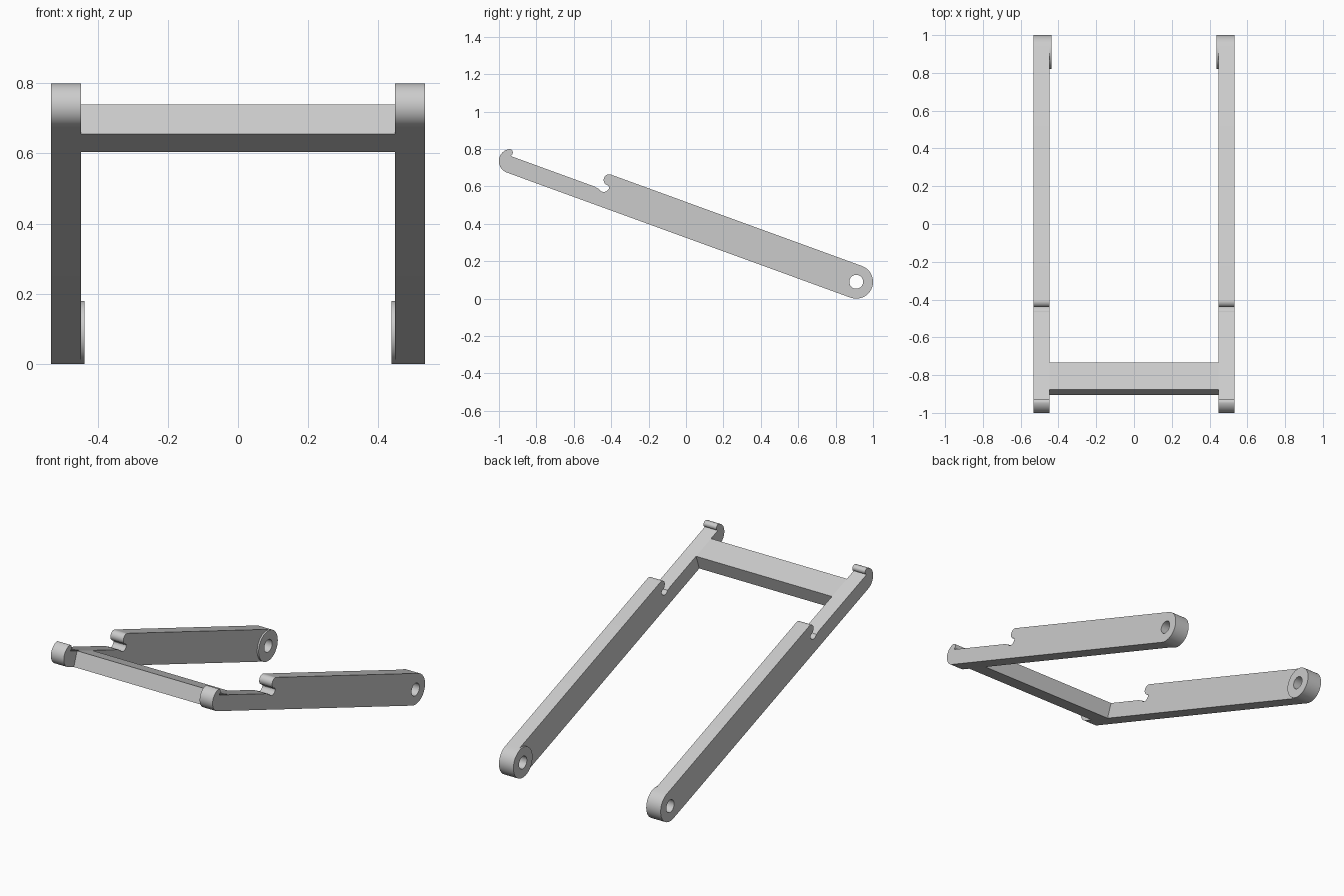
import bpy
import bmesh
from math import radians, sin, cos, pi
from mathutils import Matrix

cube = bpy.data.objects.get("Cube")
if cube:
    bpy.data.objects.remove(cube, do_unlink=True)

grey = bpy.data.materials.new("light grey")
grey.use_nodes = True
colour = (0.6, 0.6, 0.6, 1)
grey.diffuse_color = colour
grey.node_tree.nodes["Principled BSDF"].inputs["Base Color"].default_value = colour

# Profile frame: u runs from the pivot to the hook, v is square to it, upward
TILT = radians(20)
c, s = cos(TILT), sin(TILT)
FRAME = Matrix(((0, 0, -1, 0), (-c, s, 0, 0.91), (s, c, 0, 0.09), (0, 0, 0, 1)))
HALF = 0.09      # half the arm height
INNER, OUTER, BOSS = 0.448, 0.533, 0.438


def arc(u, v, r, start, end, steps):
    angles = [radians(start + (end - start) * i / steps) for i in range(steps + 1)]
    return [(u + r * cos(a), v + r * sin(a)) for a in angles]


def plate(name, loops, x0, x1):
    """Fill the profile loops (later loops are holes) and extrude from x0 to x1."""
    curve = bpy.data.curves.new(name, "CURVE")
    curve.dimensions = "2D"
    curve.fill_mode = "BOTH"
    curve.extrude = abs(x1 - x0) / 2
    for loop in loops:
        spline = curve.splines.new("POLY")
        spline.points.add(len(loop) - 1)
        for point, (u, v) in zip(spline.points, loop):
            point.co = (u, v, 0, 1)
        spline.use_cyclic_u = True
    obj = bpy.data.objects.new(name, curve)
    bpy.context.collection.objects.link(obj)
    bpy.ops.object.select_all(action="DESELECT")
    obj.select_set(True)
    bpy.context.view_layer.objects.active = obj
    bpy.ops.object.convert(target="MESH")
    obj = bpy.context.object
    mesh = obj.data
    bm = bmesh.new()
    bm.from_mesh(mesh)
    bmesh.ops.remove_doubles(bm, verts=bm.verts, dist=0.0002)
    bmesh.ops.recalc_face_normals(bm, faces=bm.faces)
    bm.to_mesh(mesh)
    bm.free()
    mesh.transform(Matrix.Translation(((x0 + x1) / 2, 0, 0)) @ FRAME)
    mesh.materials.clear()
    mesh.materials.append(grey)
    bpy.ops.object.shade_smooth_by_angle(angle=radians(30))
    return obj


# Arm outline: hook, thin front part, rounded notch and lip, pivot end
outline = (
    arc(1.955, -0.025, 0.065, -90, 60, 24)
    + arc(1.9785, 0.0157, 0.018, 60, 230, 14)[1:]
    + [(1.962, 0), (1.49, 0), (1.475, -0.003)]
    + arc(1.443, 0.018, 0.03, -45, -190, 14)
    + arc(1.427, 0.06, 0.03, -100, 90, 16)
    + arc(0, 0, HALF, 90, 270, 32)
)
hole = arc(0, 0, 0.037, 0, 348.75, 31)
disc = arc(0, 0, HALF, 0, 354.375, 63)

# Both arms with the raised pivot boss on the inner side
for side, sign in (("left", 1), ("right", -1)):
    plate(side + "_arm", [outline, hole], sign * INNER, sign * OUTER)
    plate(side + "_pivot_boss", [disc, hole], sign * BOSS, sign * INNER)

# Crossbar behind the hooks
bar = [(1.75, -HALF), (1.9, -HALF), (1.9, 0), (1.75, 0)]
plate("crossbar", [bar], -INNER, INNER)
